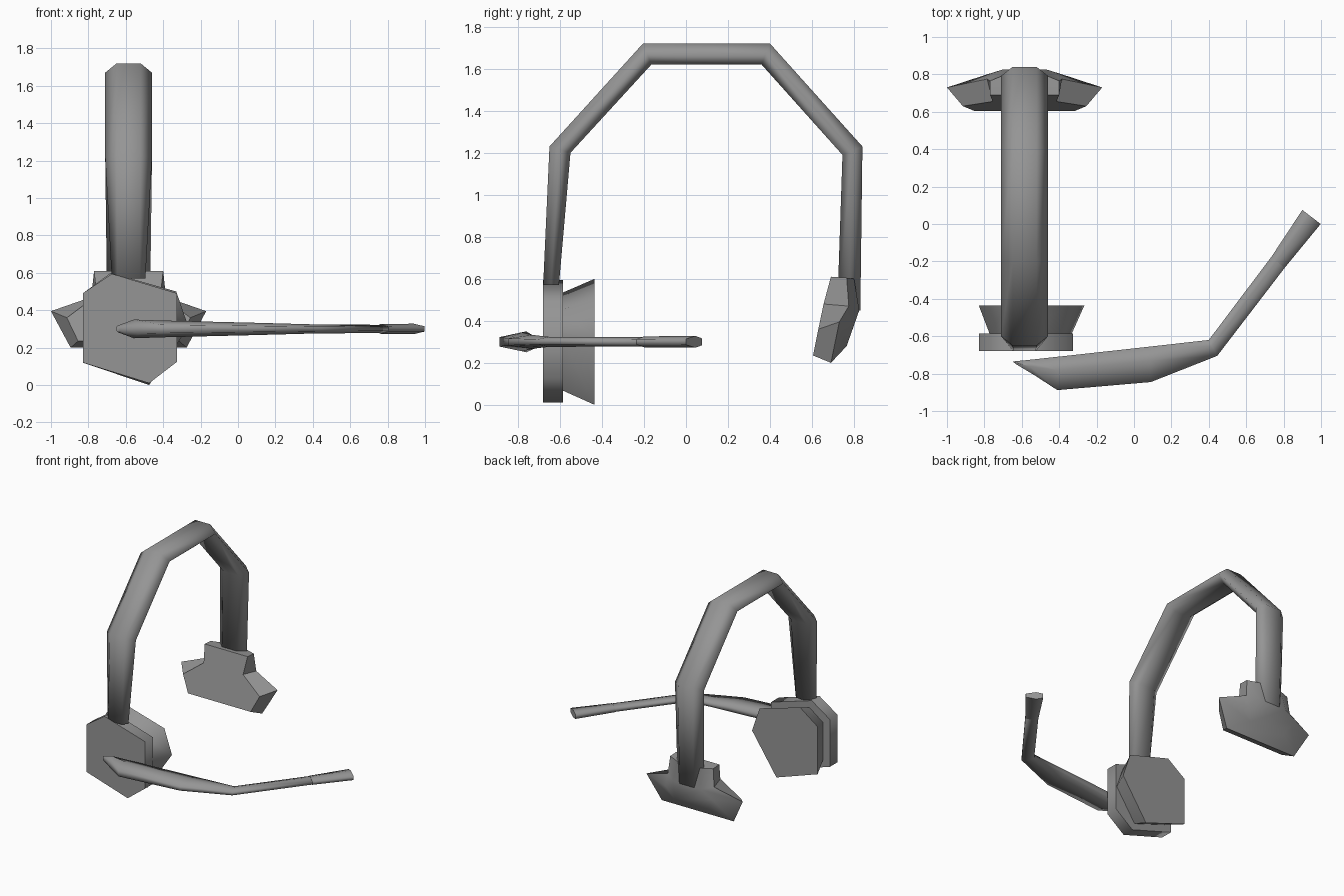
import bpy, bmesh, math
from mathutils import Vector

if "Cube" in bpy.data.objects:
    bpy.data.objects.remove(bpy.data.objects["Cube"])

CX = -0.585  # centre plane of the headband
mat = bpy.data.materials.new("dark_grey")
mat.diffuse_color = (.3, .3, .3, 1)
mat.use_nodes = True
mat.node_tree.nodes["Principled BSDF"].inputs["Base Color"].default_value = mat.diffuse_color


def loft(name, rings, angle=60):
    """Skin a list of equal-length point rings and cap both ends."""
    bm = bmesh.new()
    vs = [[bm.verts.new(p) for p in r] for r in rings]
    n = len(vs[0])
    for a, b in zip(vs, vs[1:]):
        for i in range(n):
            j = (i + 1) % n
            bm.faces.new((a[i], a[j], b[j], b[i]))
    bm.faces.new(vs[0])
    bm.faces.new(vs[-1])
    bmesh.ops.recalc_face_normals(bm, faces=bm.faces)
    me = bpy.data.meshes.new(name)
    bm.to_mesh(me)
    bm.free()
    me.materials.append(mat)
    ob = bpy.data.objects.new(name, me)
    bpy.context.collection.objects.link(ob)
    bpy.ops.object.select_all(action='DESELECT')
    ob.select_set(True)
    bpy.context.view_layer.objects.active = ob
    bpy.ops.object.shade_smooth_by_angle(angle=math.radians(angle))
    return ob


# Headband: hexagonal section, (outer yz, inner yz, face half width, middle half width)
def band_ring(outer, inner, wn, wm):
    o, i = Vector((0, *outer)), Vector((0, *inner))
    m = (o + i) / 2
    pts = ((o, -wn), (o, wn), (m, wm), (i, wn), (i, -wn), (m, -wm))
    return [(CX + x, p.y, p.z) for p, x in pts]


loft("headband", [band_ring(*s) for s in (
    ((-.68, .57), (-.605, .57), .06, .09),
    ((-.65, 1.23), (-.55, 1.2), .064, .125),
    ((-.205, 1.72), (-.165, 1.62), .064, .125),
    ((.4, 1.72), (.36, 1.62), .064, .125),
    ((.84, 1.23), (.745, 1.19), .064, .125),
    ((.83, .45), (.72, .45), .06, .115))], 130)

# Front ear cup: irregular hexagonal plate
cup = [(-.83, .49), (-.675, .595), (-.325, .49), (-.325, .125), (-.475, .01), (-.83, .12)]
loft("ear_cup", [[(x, y, z) for x, z in cup] for y in (-.68, -.585)], 80)

# Flared ear cushion behind the plate
pad = [(-.83, .49), (-.68, .6), (-.33, .5), (-.265, .31), (-.475, 0), (-.83, .12)]
loft("ear_cushion", [[(-.57 + (x + .57) * s, y, .305 + (z - .305) * s) for x, z in pad]
                     for y, s in ((-.585, .78), (-.435, 1))])


# Microphone boom: (inner xy, outer xy, half height)
def boom_ring(inner, outer, h):
    a, b = Vector(inner), Vector(outer)
    prof = ((0, .6), (.4, 1), (1, .5), (1, -.5), (.4, -1), (0, -.6))
    return [(*a.lerp(b, t), .3 + k * h) for t, k in prof]


boom = [
    ((-.65, -.735), (-.63, -.75), .018),
    ((-.575, -.728), (-.53, -.81), .05),
    ((-.41, -.71), (-.41, -.888), .045),
    ((.09, -.655), (.09, -.845), .033),
    ((.4, -.62), (.445, -.705), .024),
    ((.735, -.175), (.805, -.235), .022)]
loft("microphone_boom", [boom_ring(*s) for s in boom], 89)
loft("microphone_tip", [boom_ring(*s) for s in (
    ((.735, -.175), (.805, -.235), .026), ((.9, .075), (.998, 0), .028))], 80)


# Rear temple rest: three half outlines mirrored about the band plane
def mirrored(half):
    return ([(CX + x, y, z) for x, y, z in half]
            + [(CX - x, y, z) for x, y, z in reversed(half)])


loft("temple_rest", [mirrored(h) for h in (
    [(.185, .69, .61), (.17, .655, .48), (.33, .63, .36), (.27, .605, .235)],
    [(.185, .765, .605), (.2, .775, .47), (.415, .73, .395), (.31, .69, .2)],
    [(.1, .80, .6), (.12, .825, .45), (.2, .80, .38), (.15, .765, .28)])])
